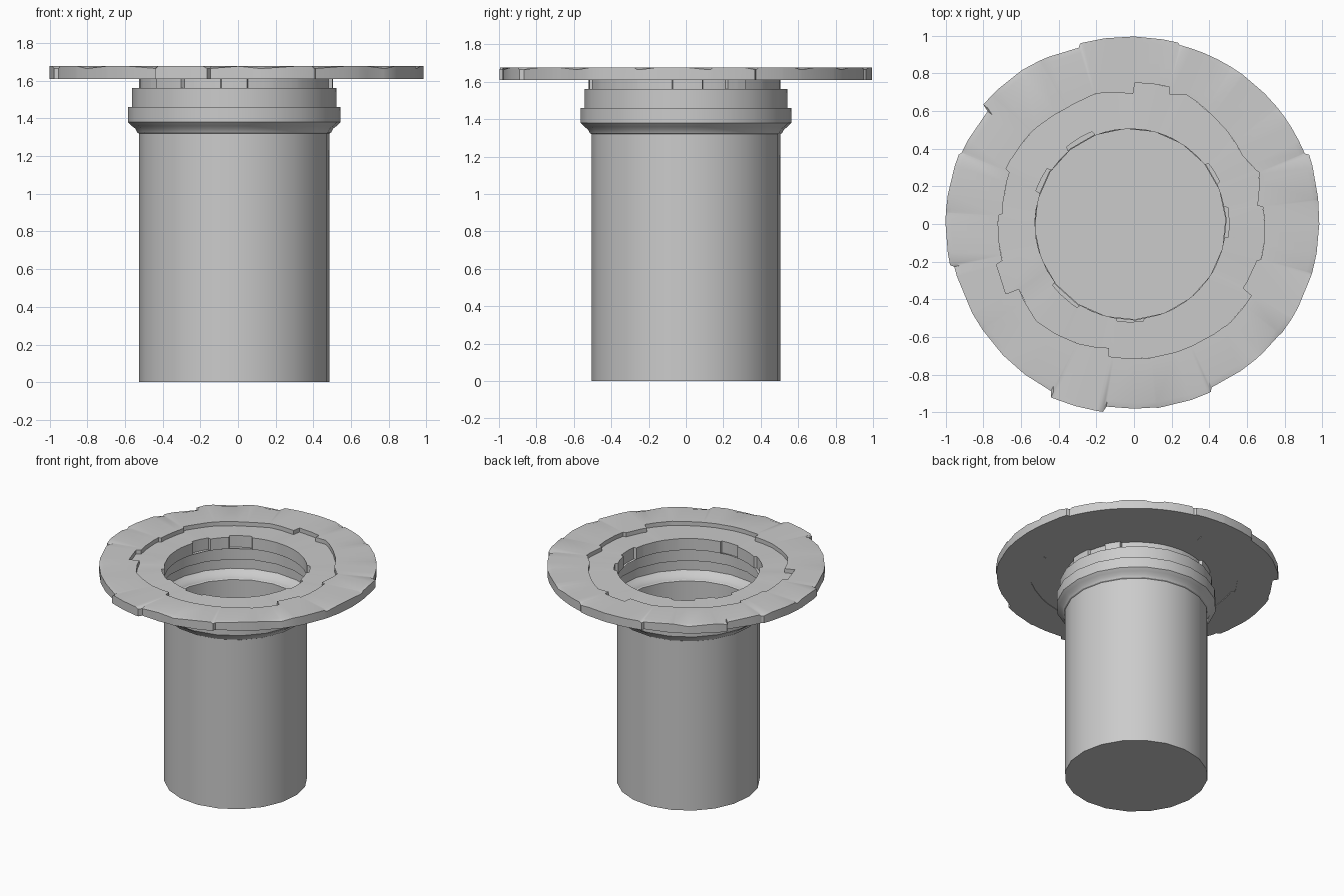
import bpy
import bmesh
import math
from mathutils import Vector, Matrix

if "Cube" in bpy.data.objects:
    bpy.data.objects.remove(bpy.data.objects["Cube"], do_unlink=True)

# One plain stone colour
stone = bpy.data.materials.new("stone_grey")
stone.use_nodes = True
colour = (0.6, 0.6, 0.6, 1)
stone.diffuse_color = colour
stone.node_tree.nodes["Principled BSDF"].inputs["Base Color"].default_value = colour

# Block edges: start angle, radius at the start, radius at the end
RIM = [(7, .985, 1), (22, .98, .98), (39, .98, .98), (58, .98, .98), (76, .99, 1),
       (107, .98, 1.01), (126, 1.01, 1.02), (142, .98, .99), (158, 1, 1),
       (177, 1, 1), (193, .98, .98), (215, .98, .99), (244, 1.02, 1.01),
       (261, .98, .98), (277, .985, .98), (295, .96, .97), (323, .975, .98),
       (345, .98, .985)]
SEAM = [(8, .66, .72), (23, .71, .68), (32, .68, .71), (54, .71, .74), (68, .74, .71),
        (75, .75, .75), (90, .69, .72), (106, .72, .71), (120, .71, .73),
        (138, .73, .74), (157, .715, .7), (176, .72, .725), (196, .76, .775),
        (209, .7, .73), (225, .73, .7), (245, .7, .67), (259, .715, .715),
        (294, .715, .725), (312, .73, .73), (329, .67, .68), (344, .7, .69)]
LIP = [(10, .505, .505), (25, .525, .525), (38, .505, .505), (112, .53, .53),
       (130, .505, .505), (146, .53, .53), (161, .505, .505), (218, .525, .525),
       (238, .505, .505), (262, .52, .52), (278, .505, .505), (352, .525, .525)]
SHAFT_CENTRE = Vector((-.02, 0, 0))


def radius(blocks, angle):
    """Radius of a broken outline, stepping from block to block."""
    first = blocks[0][0]
    turn = (angle - first) % 360 + first
    ends = [b[0] for b in blocks[1:]] + [first + 360]
    for (start, r0, r1), end in zip(blocks, ends):
        if start <= turn < end:
            return r0 + (r1 - r0) * (turn - start) / (end - start)


def sample_angles(*outlines):
    """Regular steps plus a close pair of angles at every block joint."""
    gap = .4
    joints = [b[0] for o in outlines for b in o]
    angles = [j + side for j in joints for side in (-gap, gap)]
    angles += [a for a in range(0, 360, 9) if all(abs(a - j) > 2 for j in joints)]
    return sorted(set(a % 360 for a in angles))


def point(r, angle, z, centre=Vector()):
    t = math.radians(angle)
    return centre + Vector((r * math.cos(t), r * math.sin(t), z))


def finish(name, bm):
    bmesh.ops.recalc_face_normals(bm, faces=bm.faces[:])
    mesh = bpy.data.meshes.new(name)
    bm.to_mesh(mesh)
    bm.free()
    mesh.materials.append(stone)
    obj = bpy.data.objects.new(name, mesh)
    bpy.context.collection.objects.link(obj)
    bpy.ops.object.select_all(action="DESELECT")
    obj.select_set(True)
    bpy.context.view_layer.objects.active = obj
    bpy.ops.object.shade_smooth_by_angle(angle=math.radians(30))
    return obj


def paving_ring(name, angles, section, closed):
    """Join one cross-section per angle into a ring."""
    bm = bmesh.new()
    rows = [[bm.verts.new(p) for p in section(a)] for a in angles]
    for i, row in enumerate(rows):
        following = rows[(i + 1) % len(rows)]
        count = len(row)
        for k in range(count if closed else count - 1):
            n = (k + 1) % count
            bm.faces.new((row[k], row[n], following[n], following[k]))
    return finish(name, bm)


# Outer paving, with small notches at the rim joints
def outer_section(a):
    inner, outer = radius(SEAM, a), radius(RIM, a)
    joint = any(min((a - b[0]) % 360, (b[0] - a) % 360) < 1 for b in RIM)
    edge = 1.665 if joint else 1.677
    return [point(inner, a, 1.61), point(outer, a, 1.61),
            point(outer, a, edge), point(outer - .03, a, 1.677),
            point(inner, a, 1.677)]


paving_ring("outer_paving", sample_angles(RIM, SEAM), outer_section, True)


# Inner paving sits a little lower, and its lip drops into the shaft
def inner_section(a):
    outer, lip = radius(SEAM, a), radius(LIP, a)
    return [point(lip, a, 1.56, SHAFT_CENTRE), point(lip, a, 1.65, SHAFT_CENTRE),
            point(outer, a, 1.645), point(outer, a, 1.615),
            point(lip, a, 1.615, SHAFT_CENTRE)]


paving_ring("inner_paving", sample_angles(SEAM, LIP), inner_section, False)

# Shaft with floor, flared collar and neck, turned from one profile
profile = [(0, 0), (.506, 0), (.506, 1.32), (.515, 1.325), (.525, 1.345),
           (.545, 1.36), (.565, 1.38), (.565, 1.46), (.543, 1.46), (.543, 1.56),
           (.51, 1.56)]
bm = bmesh.new()
verts = [bm.verts.new(point(r, 3, z)) for r, z in profile]
edges = [bm.edges.new(pair) for pair in zip(verts, verts[1:])]
bmesh.ops.spin(bm, geom=verts + edges, cent=(0, 0, 0), axis=(0, 0, 1),
               angle=math.tau, steps=20, use_duplicate=False)
bmesh.ops.remove_doubles(bm, verts=bm.verts[:], dist=.0005)
bmesh.ops.transform(bm, matrix=Matrix.Translation(SHAFT_CENTRE), verts=bm.verts[:])
finish("shaft", bm)
